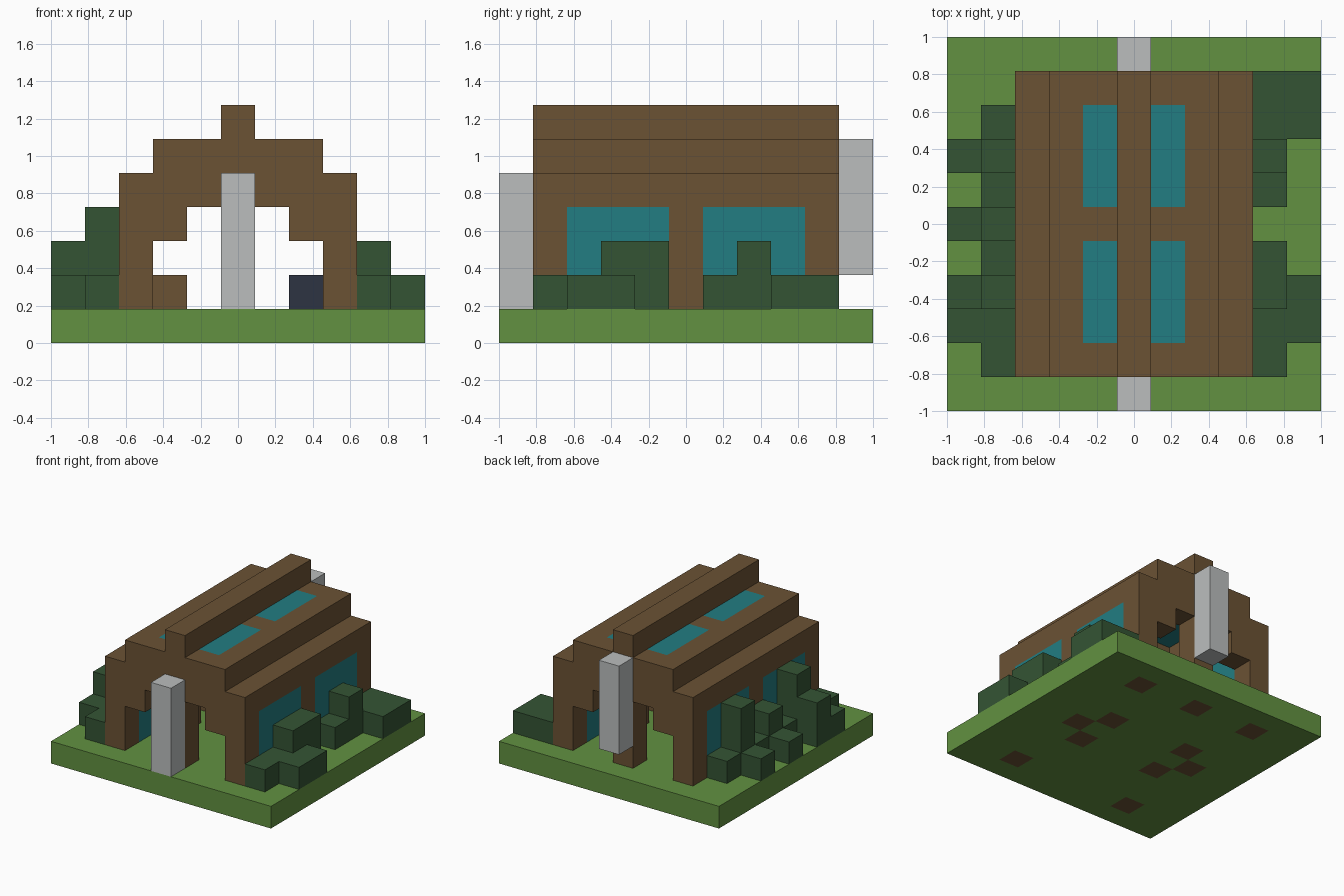
import bpy
import bmesh
from mathutils import Vector

# Remove the default cube
if "Cube" in bpy.data.objects:
    bpy.data.objects.remove(bpy.data.objects["Cube"], do_unlink=True)

COUNT = 11                 # blocks along each side of the plot
SIZE = 2 / COUNT           # edge length of one block


def linear(c):
    c /= 255
    return c / 12.92 if c <= 0.04045 else ((c + 0.055) / 1.055) ** 2.4


def make_material(name, *rgb):
    colour = (*[linear(c) for c in rgb], 1)
    mat = bpy.data.materials.new(name)
    mat.use_nodes = True
    mat.diffuse_color = colour
    bsdf = next(n for n in mat.node_tree.nodes if n.type == "BSDF_PRINCIPLED")
    bsdf.inputs["Base Color"].default_value = colour
    bsdf.inputs["Roughness"].default_value = 0.9
    return mat


GRASS = make_material("grass_green", 98, 145, 65)
WOOD = make_material("wood_brown", 107, 82, 52)
GLASS = make_material("glass_teal", 34, 125, 130)
LEAF = make_material("leaf_dark_green", 52, 84, 52)
STONE = make_material("stone_grey", 187, 190, 190)
NAVY = make_material("navy_blue", 45, 51, 66)


def fill(cells, mat, xs, ys, zs):
    """Fill every block at the given columns, rows and layers."""
    for x in xs:
        for y in ys:
            for z in zs:
                cells[x, y, z] = mat


def build(name, cells):
    """Turn a set of blocks into one clean outer shell."""
    mats = list(dict.fromkeys(cells.values()))
    bm = bmesh.new()
    verts = {}

    def corner(p):
        key = tuple(round(c) for c in p)
        if key not in verts:
            x, y, z = key
            verts[key] = bm.verts.new((x * SIZE - 1, y * SIZE - 1, z * SIZE))
        return verts[key]

    for cell, mat in cells.items():
        for axis in range(3):
            u, v, n = Vector(), Vector(), Vector()
            n[axis], u[(axis + 1) % 3], v[(axis + 2) % 3] = 1, 1, 1
            for side in (0, 1):
                near = Vector(cell) + n * (2 * side - 1)
                if tuple(int(c) for c in near) in cells:
                    continue
                base = Vector(cell) + n * side
                loop = [base, base + u, base + u + v, base + v]
                if not side:
                    loop.reverse()
                face = bm.faces.new([corner(p) for p in loop])
                face.material_index = mats.index(mat)
    bmesh.ops.dissolve_limit(bm, angle_limit=0.01, verts=bm.verts[:],
                             edges=bm.edges[:], delimit={"MATERIAL"})
    mesh = bpy.data.meshes.new(name)
    bm.to_mesh(mesh)
    bm.free()
    for mat in mats:
        mesh.materials.append(mat)
    obj = bpy.data.objects.new(name, mesh)
    bpy.context.collection.objects.link(obj)


# Grass plot with wooden footings let into it
ground = {}
fill(ground, GRASS, range(COUNT), range(COUNT), [0])
fill(ground, WOOD, [2, 8], [1, 5, 9], [0])
fill(ground, WOOD, [3, 7], [4, 6], [0])
fill(ground, WOOD, [5], [9], [0])
build("ground", ground)

# Long hall: side walls and stepped roof
hall = {}
length = range(1, 10)
fill(hall, WOOD, [2, 8], length, range(1, 5))
fill(hall, WOOD, [3, 7], length, [4])
fill(hall, WOOD, range(3, 8), length, [5])
fill(hall, WOOD, [5], length, [6])
# Arched frames across the hall, with a door post at both ends
fill(hall, WOOD, [3, 7], [1, 5, 9], [3])
fill(hall, WOOD, range(2, 9), [1, 5, 9], [4])
fill(hall, WOOD, [5], [1, 9], range(1, 5))
# Wall windows and skylights, flush with the wood
for bay in (range(2, 5), range(6, 9)):
    fill(hall, GLASS, [2, 8], bay, range(1, 4))
    fill(hall, GLASS, [4, 6], bay, [5])
build("hall", hall)

# Stone pillars on the two ends
for name, row, layers in (("front_pillar", 0, range(1, 5)),
                          ("back_pillar", 10, range(2, 6))):
    pillar = {}
    fill(pillar, STONE, [5], [row], layers)
    build(name, pillar)

# Furniture inside
stools = {}
fill(stools, WOOD, [3, 7], [4, 6], [1])
build("stools", stools)
chest = {}
fill(chest, NAVY, [7], [3], [1])
build("chest", chest)

# Bushes on the left side
left = {}
fill(left, LEAF, [9], [1, 2, 3, 4, 6, 7, 8, 9], [1])
fill(left, LEAF, [10], [2, 3, 8, 9], [1])
fill(left, LEAF, [9], [3, 4, 7], [2])
build("left_bushes", left)

# Bushes on the right side
right = {}
fill(right, LEAF, [1], range(1, 9), [1])
fill(right, LEAF, [0], [2, 3, 5, 7], [1])
fill(right, LEAF, [1], [3, 5, 7], [2])
fill(right, LEAF, [1], [3, 7], [3])
fill(right, LEAF, [0], [3], [2])
build("right_bushes", right)
